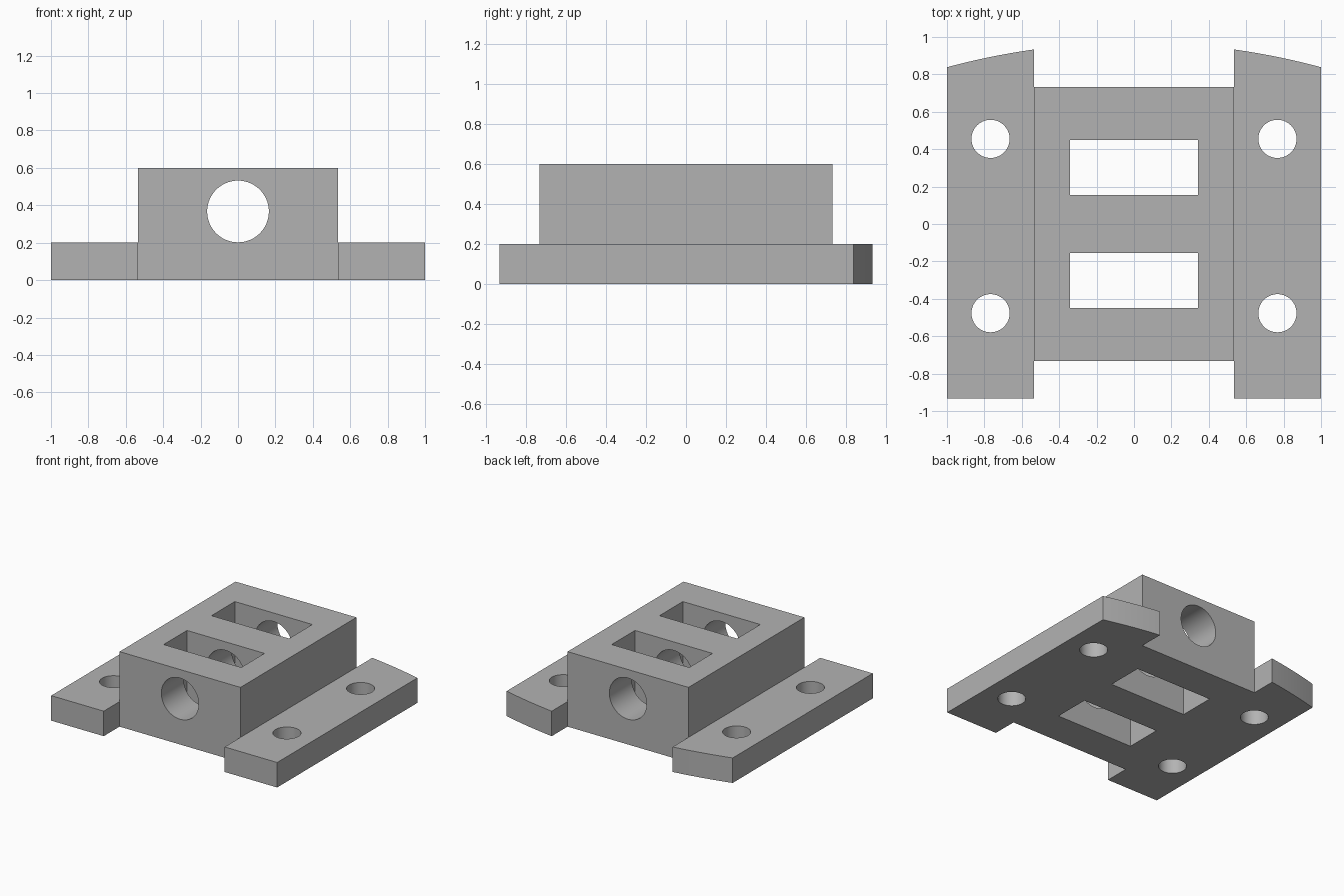
import bpy, bmesh
from math import sqrt, radians
from mathutils import Matrix

cube = bpy.data.objects.get("Cube")
if cube:
    bpy.data.objects.remove(cube, do_unlink=True)

SIDE, INNER = 1.0, 0.535        # outer and inner edge of the flanges
END, BLOCK_END = 0.933, 0.733   # ends of the flanges and of the housing
PLATE, TOP = 0.2, 0.6           # heights of the flanges and of the housing
ARC_R = 3.85                    # radius of the curved rear edge

grey = bpy.data.materials.new("satin grey")
grey.use_nodes = True
grey.diffuse_color = (0.45, 0.45, 0.45, 1)
grey.node_tree.nodes["Principled BSDF"].inputs["Base Color"].default_value = grey.diffuse_color


def finish(name, bm):
    bmesh.ops.recalc_face_normals(bm, faces=bm.faces[:])
    mesh = bpy.data.meshes.new(name)
    bm.to_mesh(mesh)
    bm.free()
    mesh.materials.append(grey)
    obj = bpy.data.objects.new(name, mesh)
    bpy.context.collection.objects.link(obj)
    return obj


def prism(name, outline, z0, z1):
    bm = bmesh.new()
    face = bm.faces.new([bm.verts.new((x, y, z0)) for x, y in outline])
    up = bmesh.ops.extrude_face_region(bm, geom=[face])["geom"]
    bmesh.ops.translate(bm, vec=(0, 0, z1 - z0),
                        verts=[v for v in up if isinstance(v, bmesh.types.BMVert)])
    return finish(name, bm)


def box(name, x, y0, y1, z0, z1):
    return prism(name, [(-x, y0), (x, y0), (x, y1), (-x, y1)], z0, z1)


def cylinder(name, radius, length, location, axis="Z"):
    bm = bmesh.new()
    turn = Matrix.Rotation(radians(90), 4, "X") if axis == "Y" else Matrix()
    bmesh.ops.create_cone(bm, cap_ends=True, segments=64, radius1=radius, radius2=radius,
                          depth=length, matrix=Matrix.Translation(location) @ turn)
    return finish(name, bm)


def combine(target, tool, operation):
    mod = target.modifiers.new(tool.name, "BOOLEAN")
    mod.object, mod.operation, mod.solver = tool, operation, "EXACT"
    bpy.context.view_layer.update()
    result = bpy.data.meshes.new_from_object(
        target.evaluated_get(bpy.context.evaluated_depsgraph_get()))
    target.modifiers.clear()
    target.data = result
    bpy.data.objects.remove(tool, do_unlink=True)


# Base plate: two flanges with arced rear ends, joined by a shorter web
centre_y = END - sqrt(ARC_R ** 2 - INNER ** 2)
xs = [SIDE + (INNER - SIDE) * i / 12 for i in range(13)]
half = [(INNER, -BLOCK_END), (INNER, -END), (SIDE, -END)]
half += [(x, centre_y + sqrt(ARC_R ** 2 - x * x)) for x in xs]
half.append((INNER, BLOCK_END))
body = prism("bearing_block", half + [(-x, y) for x, y in reversed(half)], 0, PLATE)

# Raised housing
combine(body, box("housing", INNER, -BLOCK_END, BLOCK_END, 0, TOP), "UNION")

# Long bore from front to back
combine(body, cylinder("bore_cutter", 0.165, 2, (0, 0, 0.367), "Y"), "DIFFERENCE")

# Two rectangular windows through the full height
for y0, y1 in ((-0.45, -0.155), (0.155, 0.45)):
    combine(body, box("window_cutter", 0.343, y0, y1, -0.5, 1), "DIFFERENCE")

# Four bolt holes in the flanges
for x in (-0.767, 0.767):
    for y in (-0.477, 0.455):
        combine(body, cylinder("bolt_cutter", 0.102, 1, (x, y, 0)), "DIFFERENCE")

# Smooth the round walls, keep the edges sharp
bpy.ops.object.select_all(action="DESELECT")
body.select_set(True)
bpy.context.view_layer.objects.active = body
bpy.ops.object.shade_smooth_by_angle(angle=radians(30))
